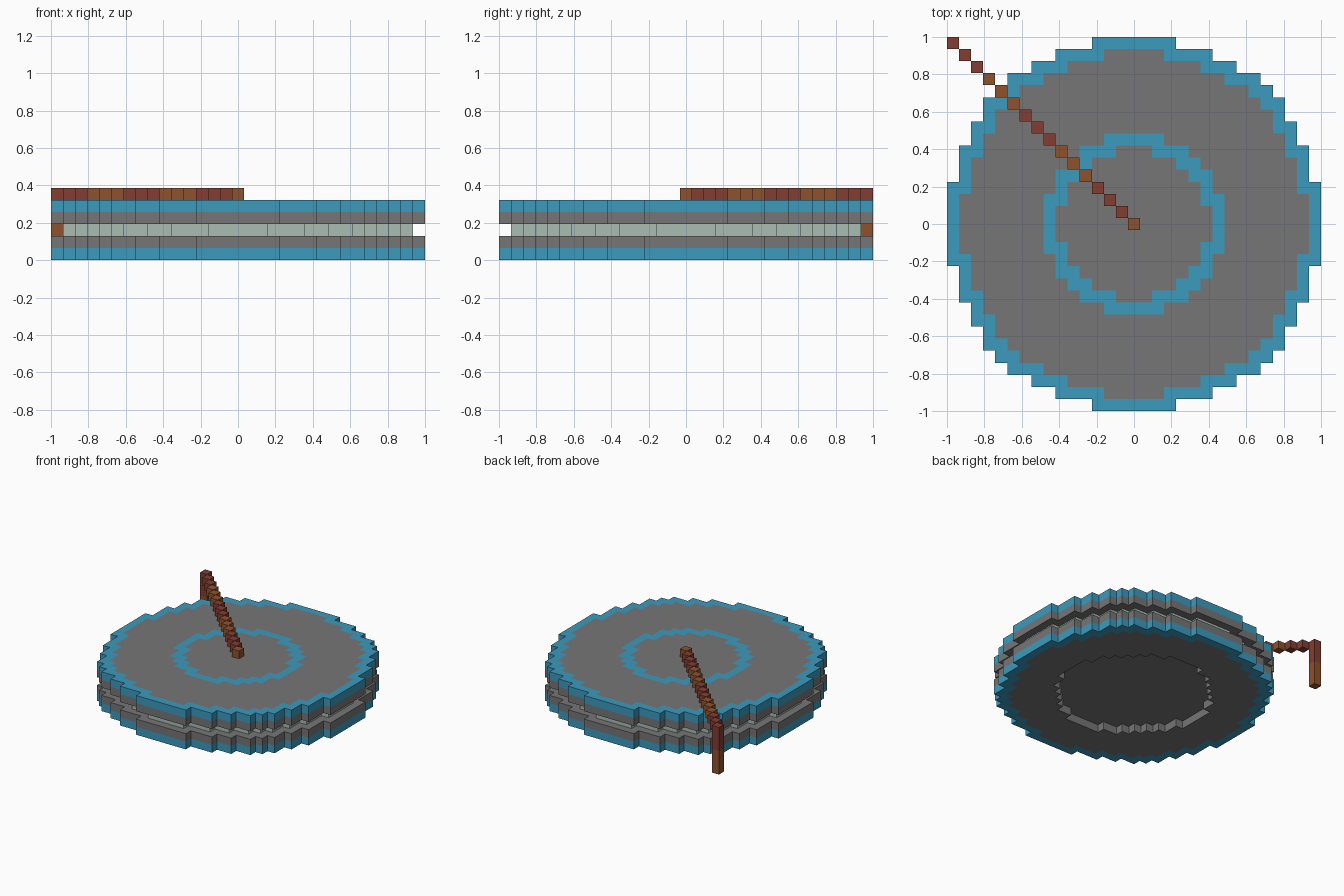
import bpy, bmesh
from mathutils import Vector

cube = bpy.data.objects.get("Cube")
if cube:
    bpy.data.objects.remove(cube, do_unlink=True)

CELL = 2 / 31


def make_material(name, rgb):
    mat = bpy.data.materials.new(name)
    mat.use_nodes = True
    colour = (*rgb, 1)
    mat.diffuse_color = colour
    mat.node_tree.nodes["Principled BSDF"].inputs["Base Color"].default_value = colour
    return mat


GREY, BLUE, PALE, RED, BROWN = range(5)
MATERIALS = [
    make_material("stone grey", (0.181, 0.181, 0.181)),
    make_material("trim blue", (0.044, 0.328, 0.515)),
    make_material("pale green grey", (0.402, 0.515, 0.456)),
    make_material("red brown", (0.223, 0.048, 0.032)),
    make_material("wood brown", (0.275, 0.084, 0.026)),
]

AXES = [Vector(v) for v in ((1, 0, 0), (0, 1, 0), (0, 0, 1))]


def build_blocks(name, blocks):
    """Make one object from a {(x, y, layer): colour} dict, outer faces only."""
    bm = bmesh.new()
    for cell, colour in blocks.items():
        centre = Vector(cell) + AXES[2] / 2
        for i, axis in enumerate(AXES):
            for side in (1, -1):
                normal = axis * side
                if tuple(int(c) for c in Vector(cell) + normal) in blocks:
                    continue
                u, v = AXES[(i + 1) % 3] / 2, AXES[(i + 2) % 3] / 2 * side
                mid = centre + normal / 2
                corners = (mid - u - v, mid + u - v, mid + u + v, mid - u + v)
                face = bm.faces.new([bm.verts.new(c * CELL) for c in corners])
                face.material_index = colour
    bmesh.ops.remove_doubles(bm, verts=bm.verts, dist=CELL / 100)
    mesh = bpy.data.meshes.new(name)
    for mat in MATERIALS:
        mesh.materials.append(mat)
    bm.to_mesh(mesh)
    bm.free()
    obj = bpy.data.objects.new(name, mesh)
    bpy.context.collection.objects.link(obj)
    return obj


def disc(reach):
    """Stepped disc: reach[r] is how far the rows at distance r extend."""
    n = len(reach) - 1
    return {(x, y) for y in range(-n, n + 1)
            for x in range(-reach[abs(y)], reach[abs(y)] + 1)}


def shrink(cells):
    """Remove the outer border, corners included."""
    near = (-1, 0, 1)
    return {(x, y) for x, y in cells
            if all((x + i, y + j) in cells for i in near for j in near)}


# Outlines
full = disc([15, 15, 15, 15, 14, 14, 14, 13, 13, 12, 12, 11, 10, 8, 6, 3])
inner = shrink(full)
ring_disc = disc([7, 7, 7, 6, 6, 5, 4, 2])
ring = ring_disc - shrink(ring_disc)
recess = disc([9, 9, 9, 8, 8, 7, 6, 5, 4, 2])

# Lower disc: blue rim and a shallow recess underneath
lower = {(x, y, 1): GREY for x, y in full}
lower.update({(x, y, 0): GREY if (x, y) in inner else BLUE
              for x, y in full - recess})
build_blocks("lower_disc", lower)

# Narrower core between the discs
build_blocks("core_disc", {(x, y, 2): PALE for x, y in inner})

# Upper disc: blue rim and inlaid ring on top
upper = {(x, y, 3): GREY for x, y in full}
upper.update({(x, y, 4): BLUE if (x, y) in ring or (x, y) not in inner else GREY
              for x, y in full})
build_blocks("upper_disc", upper)

# Diagonal arm in bands of three blocks
build_blocks("diagonal_arm", {(-i, i, 5): RED if (i + 2) // 3 % 2 else BROWN
                              for i in range(15)})

# Corner post that carries the arm
build_blocks("corner_post", {(-15, 15, k): RED if k > 2 else BROWN
                             for k in range(6)})
